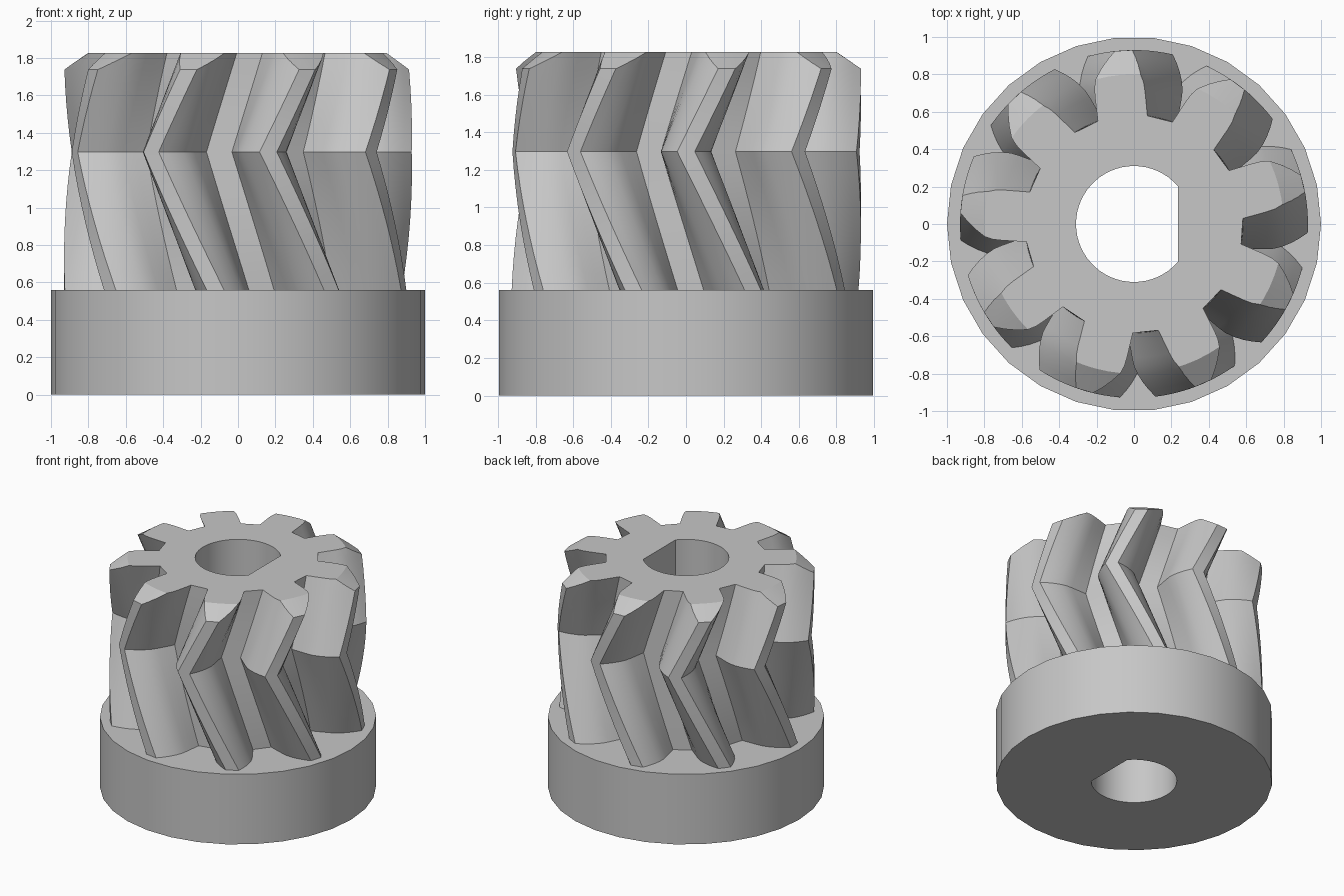
import bpy, bmesh
from math import sin, cos, tan, acos, radians, degrees, pi

if "Cube" in bpy.data.objects:
    bpy.data.objects.remove(bpy.data.objects["Cube"], do_unlink=True)

TEETH = 9
ROOT_R, BASE_R, PITCH_R, TIP_R = 0.583, 0.714, 0.76, 0.93
FLANGE_TOP, MID, CHAMFER_Z, TOP = 0.56, 1.297, 1.738, 1.827
TWIST = 30.5          # degrees of helix per unit of height
MID_ANGLE = -80.0     # direction of one tooth at the chevron point

grey = bpy.data.materials.new("steel grey")
grey.use_nodes = True
colour = (0.57, 0.57, 0.57, 1)
grey.diffuse_color = colour
grey.node_tree.nodes["Principled BSDF"].inputs["Base Color"].default_value = colour


def polar(r, deg):
    return r * cos(radians(deg)), r * sin(radians(deg))


def loft(name, layers):
    """Closed solid through stacked rings, each given as (points, z)."""
    bm = bmesh.new()
    rings = [[bm.verts.new((x, y, z)) for x, y in pts] for pts, z in layers]
    n = len(rings[0])
    for low, high in zip(rings, rings[1:]):
        for i in range(n):
            j = (i + 1) % n
            bm.faces.new((low[i], low[j], high[j], high[i]))
    bm.faces.new(rings[0][::-1])
    bm.faces.new(rings[-1])
    bmesh.ops.recalc_face_normals(bm, faces=bm.faces)
    mesh = bpy.data.meshes.new(name)
    bm.to_mesh(mesh)
    bm.free()
    mesh.materials.append(grey)
    obj = bpy.data.objects.new(name, mesh)
    bpy.context.collection.objects.link(obj)
    return obj


def circle(r, n):
    return [polar(r, 360 * i / n) for i in range(n)]


def boolean(obj, cutter, operation):
    mod = obj.modifiers.new("cut", 'BOOLEAN')
    mod.operation, mod.object, mod.solver = operation, cutter, 'EXACT'
    bpy.context.view_layer.objects.active = obj
    bpy.ops.object.modifier_apply(modifier=mod.name)


# Involute tooth outline, as (radius, half angle)
def half_angle(r):
    inv = lambda a: tan(a) - a
    start = 90 / TEETH + degrees(inv(acos(BASE_R / PITCH_R)))
    return start - degrees(inv(acos(BASE_R / r)))


flank = [(ROOT_R, 13.2), (0.65, 11.9)]
flank += [(r, half_angle(r)) for r in (BASE_R, 0.76, 0.805, 0.85, 0.89, TIP_R)]
tooth = [(r, -a) for r, a in flank] + [(r, a) for r, a in reversed(flank)]


def gear_ring(z):
    turn = MID_ANGLE + TWIST * abs(z - MID)
    return [polar(r, turn + 360 * k / TEETH + a) for k in range(TEETH) for r, a in tooth], z


# Herringbone gear: the helix reverses at the chevron height
heights = [FLANGE_TOP + (MID - FLANGE_TOP) * i / 8 for i in range(8)]
heights += [MID + (TOP - MID) * i / 6 for i in range(7)]
gear = loft("herringbone_gear", [gear_ring(z) for z in heights])

# Flange under the teeth
flange = loft("base_flange", [(circle(1.0, 30), 0), (circle(1.0, 30), FLANGE_TOP)])

# Conical chamfer on the tooth tops
slope = (TIP_R - 0.8) / (TOP - CHAMFER_Z)
chamfer = loft("chamfer_cutter", [
    (circle(1.2, 72), 0.3),
    (circle(1.2, 72), TOP - (1.2 - 0.8) / slope),
    (circle(0.8 - 0.1 * slope, 72), TOP + 0.1)])
boolean(gear, chamfer, 'INTERSECT')

# D-shaped shaft bore through both parts
d_shape = [(min(x, 0.235), y) for x, y in circle(0.31, 60)]
d_shape = [p for p in d_shape if p[0] < 0.235]
first = next(i for i, p in enumerate(d_shape) if p[1] > 0)
corner = (0.31 ** 2 - 0.235 ** 2) ** 0.5
d_shape = [(0.235, corner)] + d_shape[first:] + d_shape[:first] + [(0.235, -corner)]
bore = loft("bore_cutter", [(d_shape, -0.2), (d_shape, 2.1)])
for part in (gear, flange):
    boolean(part, bore, 'DIFFERENCE')

for cutter in (chamfer, bore):
    bpy.data.objects.remove(cutter, do_unlink=True)

# Smooth curved sides, keep crisp edges
for part in (gear, flange):
    bpy.ops.object.select_all(action='DESELECT')
    part.select_set(True)
    bpy.context.view_layer.objects.active = part
    bpy.ops.object.shade_smooth_by_angle(angle=radians(25))
